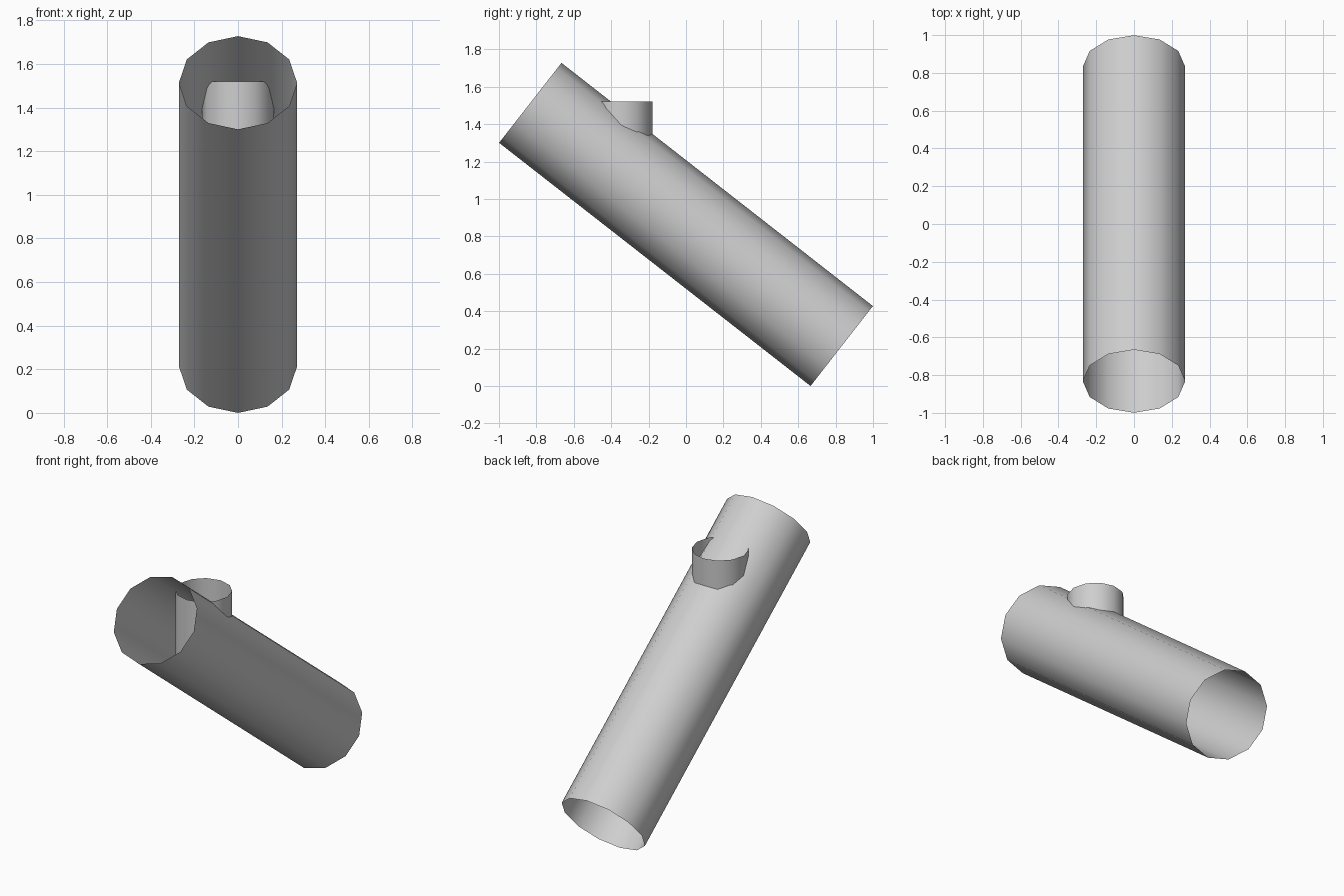
import bpy
import math

if "Cube" in bpy.data.objects:
    bpy.data.objects.remove(bpy.data.objects["Cube"])

# One plain grey for both pipes
grey = bpy.data.materials.new("light grey")
grey.diffuse_color = (0.62, 0.62, 0.62, 1)
grey.use_nodes = True
grey.node_tree.nodes["Principled BSDF"].inputs["Base Color"].default_value = grey.diffuse_color


def open_pipe(name, radius, length, centre, tilt=0.0):
    """Twelve-sided smooth pipe with thin walls and open ends."""
    bpy.ops.mesh.primitive_cylinder_add(
        vertices=12, radius=radius, depth=length, end_fill_type='NOTHING',
        location=centre, rotation=(tilt, 0, 0))
    pipe = bpy.context.object
    pipe.name = name
    pipe.data.materials.append(grey)
    bpy.ops.object.shade_smooth_by_angle(angle=math.radians(40))
    return pipe


# Main sloping pipe, high end towards the front
run, rise, radius = 1.665, 1.30, 0.271
tilt = math.atan2(run, rise)
half_height = rise / 2 + radius * math.sin(tilt)
open_pipe("main_pipe", radius, math.hypot(run, rise), (0, 0, half_height), tilt)

# Short upright branch, its lower part runs on inside the main pipe
top, bottom = 1.52, 1.0
open_pipe("branch_pipe", 0.165, top - bottom, (0, -0.345, (top + bottom) / 2))
